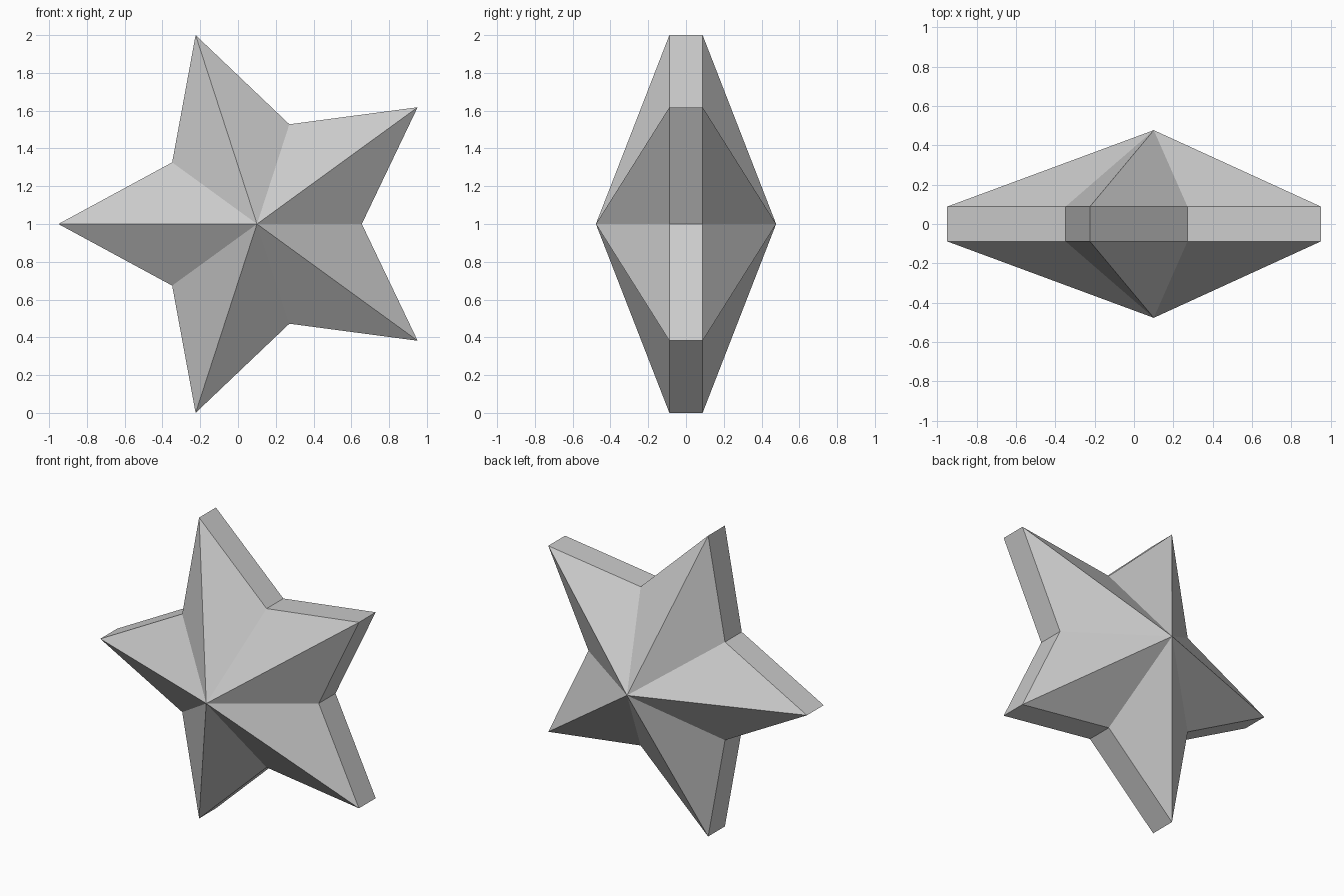
import bpy
import bmesh
from math import sin, cos, pi

cube = bpy.data.objects.get("Cube")
if cube:
    bpy.data.objects.remove(cube, do_unlink=True)

POINTS = 5
TIP_RADIUS = 1 / sin(2 * pi / POINTS)
NOTCH_RADIUS = 0.555
HALF_RIM = 0.088
PEAK = 0.477
CENTRE_X = TIP_RADIUS - 0.951
CENTRE_Z = 1.0

# Plain grey material
grey = bpy.data.materials.new("plain_grey")
grey.use_nodes = True
colour = (0.6, 0.6, 0.6, 1)
grey.diffuse_color = colour
grey.node_tree.nodes["Principled BSDF"].inputs["Base Color"].default_value = colour

bm = bmesh.new()


def outline(y):
    """Ring of alternating tips and notches, first tip pointing to -x."""
    ring = []
    for i in range(2 * POINTS):
        r = NOTCH_RADIUS if i % 2 else TIP_RADIUS
        a = pi + i * pi / POINTS
        ring.append(bm.verts.new((CENTRE_X + r * cos(a), y, CENTRE_Z + r * sin(a))))
    return ring


# Front and back outlines with their raised centre peaks
front, back = outline(-HALF_RIM), outline(HALF_RIM)
front_peak = bm.verts.new((CENTRE_X, -PEAK, CENTRE_Z))
back_peak = bm.verts.new((CENTRE_X, PEAK, CENTRE_Z))

# Facets and the flat rim between them
for i in range(2 * POINTS):
    j = (i + 1) % (2 * POINTS)
    bm.faces.new((front_peak, front[i], front[j]))
    bm.faces.new((back_peak, back[j], back[i]))
    bm.faces.new((front[i], back[i], back[j], front[j]))

bmesh.ops.recalc_face_normals(bm, faces=bm.faces)
mesh = bpy.data.meshes.new("faceted_star")
bm.to_mesh(mesh)
bm.free()
mesh.materials.append(grey)
star = bpy.data.objects.new("faceted_star", mesh)
bpy.context.collection.objects.link(star)
